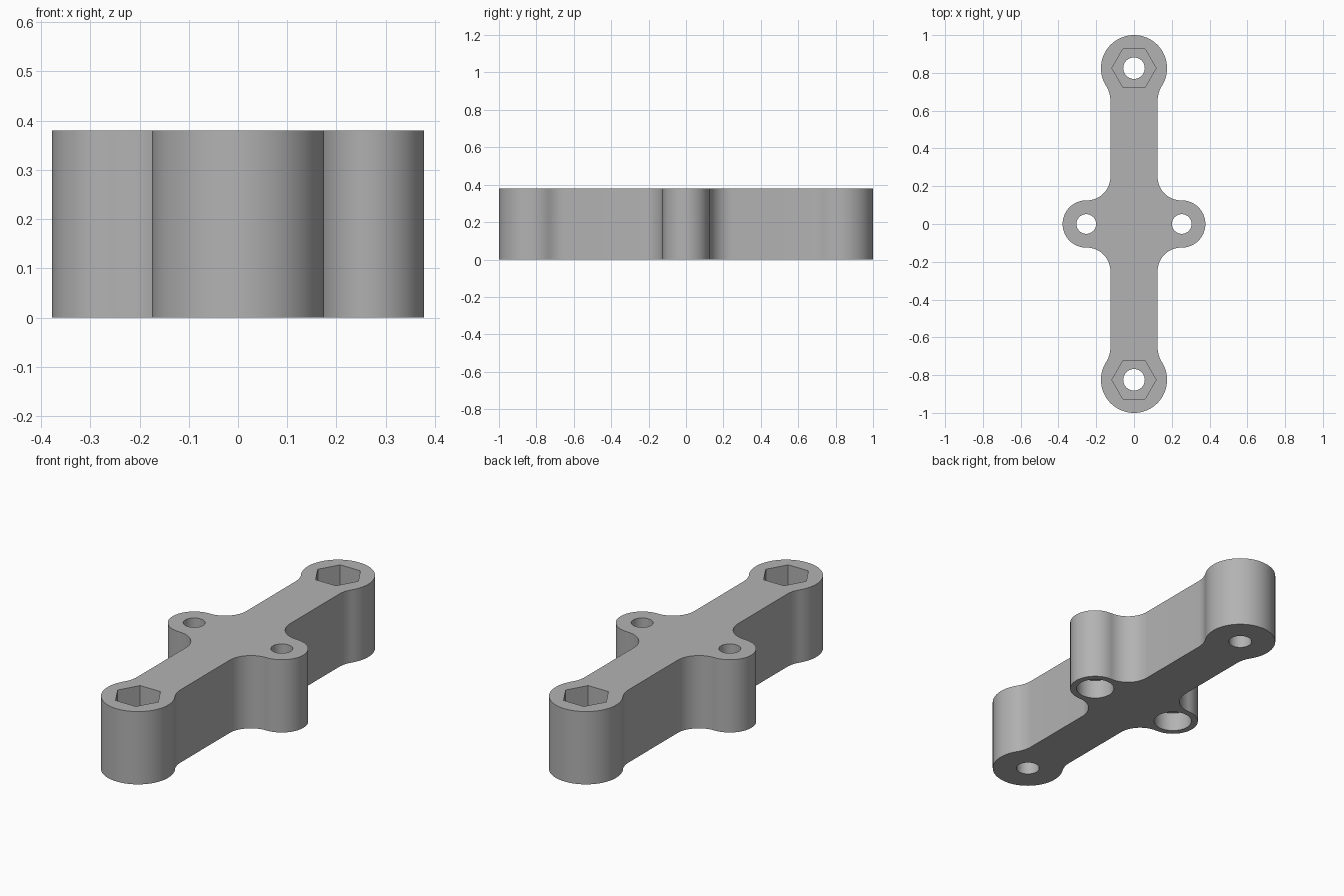
import bpy, bmesh, math
from math import sin, cos, radians

cube = bpy.data.objects.get("Cube")
if cube:
    bpy.data.objects.remove(cube, do_unlink=True)

HEIGHT = 0.38
BAR = 0.125            # half width of the bar
END_Y, END_R = 0.825, 0.175
EAR_X, EAR_R = 0.253, 0.125
NECK_R = 0.15          # fillet between bar and end boss

grey = bpy.data.materials.new("plain grey")
grey.use_nodes = True
colour = (0.45, 0.45, 0.45, 1)
grey.diffuse_color = colour
grey.node_tree.nodes["Principled BSDF"].inputs["Base Color"].default_value = colour


def arc(cx, cy, r, start, end, steps):
    angles = [radians(start + (end - start) * i / steps) for i in range(steps + 1)]
    return [(cx + r * cos(a), cy + r * sin(a)) for a in angles]


def prism(name, outline, z0, z1):
    """Extrude a closed outline from z0 up to z1."""
    bm = bmesh.new()
    base = bm.faces.new([bm.verts.new((x, y, z0)) for x, y in outline])
    top = bmesh.ops.extrude_face_region(bm, geom=[base])["geom"]
    verts = [v for v in top if isinstance(v, bmesh.types.BMVert)]
    bmesh.ops.translate(bm, verts=verts, vec=(0, 0, z1 - z0))
    bmesh.ops.recalc_face_normals(bm, faces=bm.faces)
    mesh = bpy.data.meshes.new(name)
    bm.to_mesh(mesh)
    bm.free()
    mesh.materials.append(grey)
    obj = bpy.data.objects.new(name, mesh)
    bpy.context.collection.objects.link(obj)
    return obj


def round_outline(x, y, r, sides=48):
    return arc(x, y, r, 0, 360, sides)[:-1]


# Quarter outline: ear, inner fillet, neck fillet, end boss
neck_x = BAR + NECK_R
drop = math.sqrt((END_R + NECK_R) ** 2 - neck_x ** 2)
lean = math.degrees(math.atan2(drop, neck_x))
quarter = arc(EAR_X, 0, EAR_R, 0, 90, 16)
quarter += arc(2 * BAR, 2 * BAR, BAR, 270, 180, 16)
quarter += arc(neck_x, END_Y - drop, NECK_R, 180, 180 - lean, 8)
quarter += arc(0, END_Y, END_R, -lean, 90, 24)[1:]

# Mirror the quarter to a half, then turn the half to close the loop
half = quarter + [(-x, y) for x, y in reversed(quarter[:-1])]
outline = half[:-1] + [(-x, -y) for x, y in half[:-1]]
body = prism("bracket_body", outline, 0, HEIGHT)

# Through holes, hexagonal nut pockets and counterbores underneath
cutters = []
for s in (-1, 1):
    y, x = s * END_Y, s * EAR_X
    cutters += [
        prism("end_hole_cutter", round_outline(0, y, 0.057), -0.1, HEIGHT + 0.1),
        prism("nut_pocket_cutter", round_outline(0, y, 0.117, 6), HEIGHT - 0.13, HEIGHT + 0.1),
        prism("ear_hole_cutter", round_outline(x, 0, 0.052), -0.1, HEIGHT + 0.1),
        prism("counterbore_cutter", round_outline(x, 0, 0.093), -0.1, 0.1),
    ]

bpy.ops.object.select_all(action="DESELECT")
bpy.context.view_layer.objects.active = body
body.select_set(True)
for cutter in cutters:
    cutter.hide_render = True
    cut = body.modifiers.new("cut", "BOOLEAN")
    cut.operation, cut.solver, cut.object = "DIFFERENCE", "EXACT", cutter
    bpy.ops.object.modifier_apply(modifier=cut.name)
    bpy.data.objects.remove(cutter, do_unlink=True)

bpy.ops.object.shade_smooth_by_angle(angle=radians(30))
